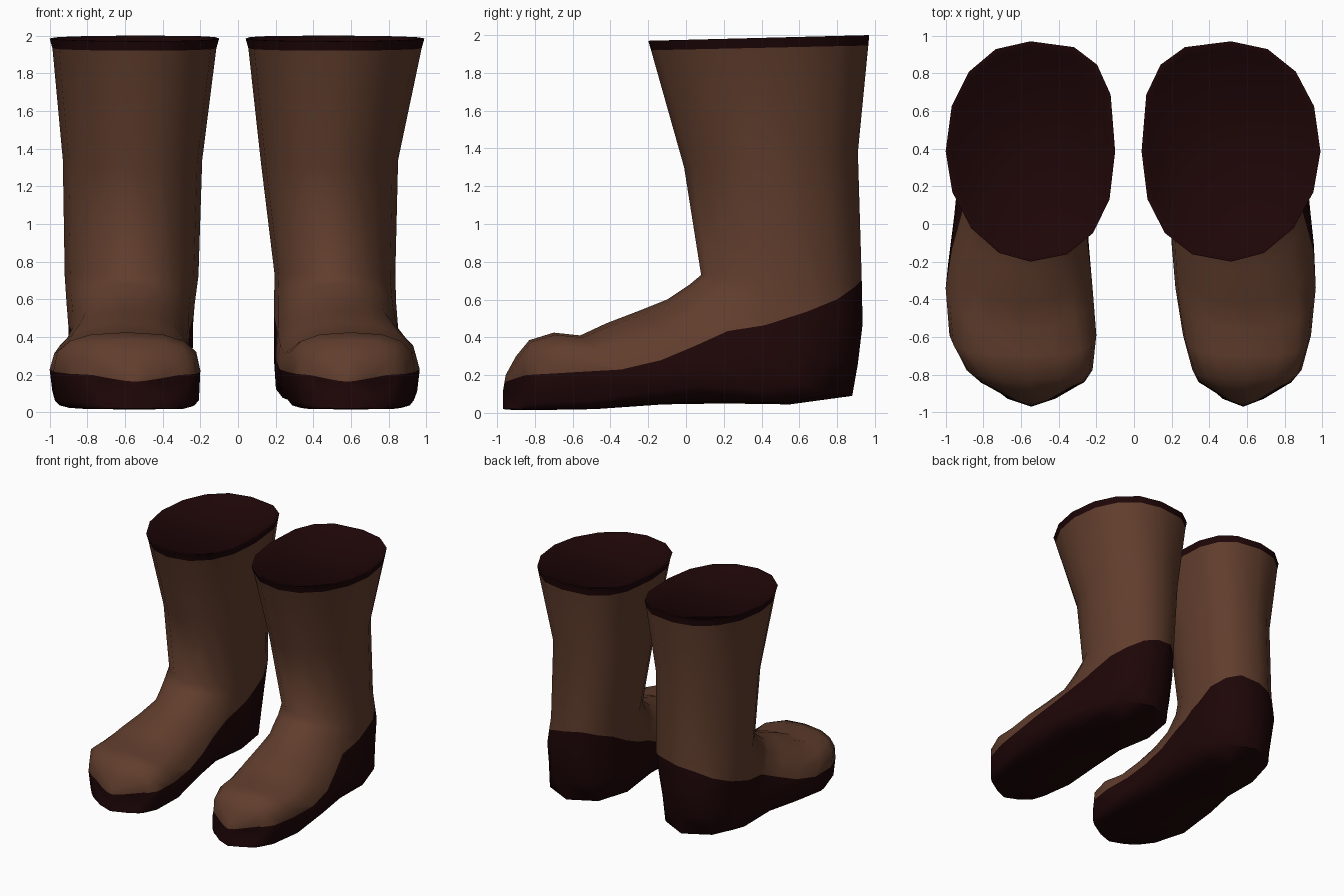
import bpy, bmesh, math

if "Cube" in bpy.data.objects:
    bpy.data.objects.remove(bpy.data.objects["Cube"])


def material(name, rgb):
    m = bpy.data.materials.new(name)
    m.diffuse_color = (*rgb, 1)
    m.use_nodes = True
    m.node_tree.nodes["Principled BSDF"].inputs["Base Color"].default_value = m.diffuse_color
    return m


LEATHER = material("brown leather", (0.118, 0.047, 0.026))
DARK = material("dark sole", (0.0130, 0.0018, 0.0022))
SIDES = 16

# Stations from cuff to toe: front/top (y, z), back/bottom (y, z),
# roundness front and back, bow (y shift of the sides)
STATIONS = [
    ((-0.20, 1.97), (0.97, 2.00), 2.1, 2.5, 0),
    ((-0.185, 1.92), (0.965, 1.945), 2.1, 2.5, 0),
    ((-0.01, 1.30), (0.91, 1.38), 1.95, 2.2, 0),
    ((0.08, 0.73), (0.93, 0.72), 2.0, 2.2, 0),
    ((0.02, 0.68), (0.935, 0.47), 2.1, 2.5, -0.03),
    ((-0.04, 0.64), (0.91, 0.26), 2.2, 3.2, -0.12),
    ((-0.10, 0.60), (0.88, 0.09), 2.2, 5.0, -0.20),
    ((-0.25, 0.54), (0.55, 0.045), 2.2, 5.0, -0.05),
    ((-0.42, 0.475), (0.20, 0.05), 2.3, 3.2, 0),
    ((-0.56, 0.41), (-0.12, 0.045), 2.5, 4.2, 0),
    ((-0.70, 0.425), (-0.48, 0.02), 2.7, 8.0, 0),
    ((-0.83, 0.385), (-0.78, 0.015), 2.7, 8.0, 0.03),
    ((-0.90, 0.30), (-0.91, 0.015), 2.6, 6.0, 0.07),
    ((-0.955, 0.20), (-0.97, 0.02), 2.4, 5.0, 0.09),
]
# Left and right x limits per station for each boot
WIDTHS = {
    "left_boot": [(-1.0, -0.10), (-0.985, -0.115), (-0.93, -0.19), (-0.92, -0.21),
                  (-0.91, -0.23), (-0.90, -0.24), (-0.90, -0.24), (-0.93, -0.25), (-0.97, -0.24),
                  (-1.0, -0.22), (-0.98, -0.20), (-0.89, -0.22), (-0.82, -0.26), (-0.73, -0.36)],
    "right_boot": [(0.04, 0.99), (0.055, 0.975), (0.12, 0.85), (0.195, 0.835),
                   (0.19, 0.84), (0.19, 0.85), (0.19, 0.87), (0.19, 0.915), (0.20, 0.955),
                   (0.22, 0.965), (0.26, 0.94), (0.31, 0.89), (0.34, 0.84), (0.42, 0.74)],
}
# Upper edge of the sole as (y, z)
SOLE_LINE = [(-1.0, 0.15), (-0.85, 0.20), (-0.25, 0.235), (-0.05, 0.31), (0.28, 0.46),
             (0.36, 0.45), (0.55, 0.50), (0.80, 0.60), (0.94, 0.70)]


def above_sole(co):
    y = min(max(co.y, -0.999), 0.939)
    # The heel counter rises on the inner side
    ramp = min(max((y - 0.2) / 0.5, 0), 1)
    lift = 0.1 * ramp * max((0.55 - abs(co.x)) / 0.37, 0)
    for (y0, z0), (y1, z1) in zip(SOLE_LINE, SOLE_LINE[1:]):
        if y0 <= y <= y1:
            return co.z - lift - (z0 + (z1 - z0) * (y - y0) / (y1 - y0))


def power(v, n):
    return math.copysign(abs(v) ** (2 / n), v) if abs(v) > 1e-6 else 0.0


def ring(bm, station, limits, shrink=1.0, drop=0.0):
    (fy, fz), (by, bz), nf, nb, bow = station
    cx, half = (limits[0] + limits[1]) / 2, (limits[1] - limits[0]) / 2
    verts = []
    for i in range(SIDES):
        a = 2 * math.pi * i / SIDES - math.pi / 2
        n = nb if math.sin(a) > 0 else nf
        # The leg is fuller on its inner side
        if fz > 0.7:
            inner = math.cos(a) * cx < 0
            n += (0.4 if inner else -0.35) * (1 if math.sin(a) > 0 else 0.5)
        u, v = power(math.cos(a), n) * shrink, power(math.sin(a), n) * shrink
        t = (v + 1) / 2
        shift = bow * u * u * (max(v, 0) if bow < 0 else 1)
        verts.append(bm.verts.new((cx + half * u, fy + (by - fy) * t + shift,
                                   fz + (bz - fz) * t - drop)))
    return verts


def bridge(bm, a, b, mat):
    for i in range(SIDES):
        j = (i + 1) % SIDES
        bm.faces.new((a[i], b[i], b[j], a[j])).material_index = mat


def cut_sole(bm):
    # Split faces along the sole line
    cut = set()
    for e in list(bm.edges):
        a, b = e.verts
        fa, fb = above_sole(a.co), above_sole(b.co)
        if fa * fb < 0:
            lo, hi = 0.0, 1.0
            for _ in range(20):
                mid = (lo + hi) / 2
                if above_sole(a.co.lerp(b.co, mid)) * fa > 0:
                    lo = mid
                else:
                    hi = mid
            cut.add(bmesh.utils.edge_split(e, a, lo)[1])
    for f in list(bm.faces):
        pts = [v for v in f.verts if v in cut]
        if len(pts) == 2:
            bmesh.utils.face_split(f, pts[0], pts[1])
    for f in bm.faces:
        free = [above_sole(v.co) for v in f.verts if v not in cut]
        if free and sum(free) < 0:
            f.material_index = 1


def build_boot(name, widths):
    bm = bmesh.new()
    rings = [ring(bm, s, w) for s, w in zip(STATIONS, widths)]
    # Dark cuff band, then leather body
    for k in range(len(rings) - 1):
        bridge(bm, rings[k], rings[k + 1], 1 if k == 0 else 0)
    # Rounded toe end
    toe = rings[-1]
    tip = bm.verts.new(((widths[-1][0] + widths[-1][1]) / 2, -0.968, 0.12))
    for i in range(SIDES):
        bm.faces.new((toe[i], tip, toe[(i + 1) % SIDES]))
    # Thin rim and dark opening just below it
    rim = ring(bm, STATIONS[0], widths[0], 0.96)
    floor = ring(bm, STATIONS[0], widths[0], 0.93, 0.02)
    bridge(bm, rim, rings[0], 1)
    bridge(bm, floor, rim, 1)
    bm.faces.new(floor).material_index = 1
    cut_sole(bm)
    bmesh.ops.recalc_face_normals(bm, faces=bm.faces)
    mesh = bpy.data.meshes.new(name)
    bm.to_mesh(mesh)
    bm.free()
    mesh.materials.append(LEATHER)
    mesh.materials.append(DARK)
    obj = bpy.data.objects.new(name, mesh)
    bpy.context.collection.objects.link(obj)
    bpy.context.view_layer.objects.active = obj
    obj.select_set(True)
    bpy.ops.object.shade_smooth_by_angle(angle=math.radians(65))
    obj.select_set(False)


for boot, limits in WIDTHS.items():
    build_boot(boot, limits)
